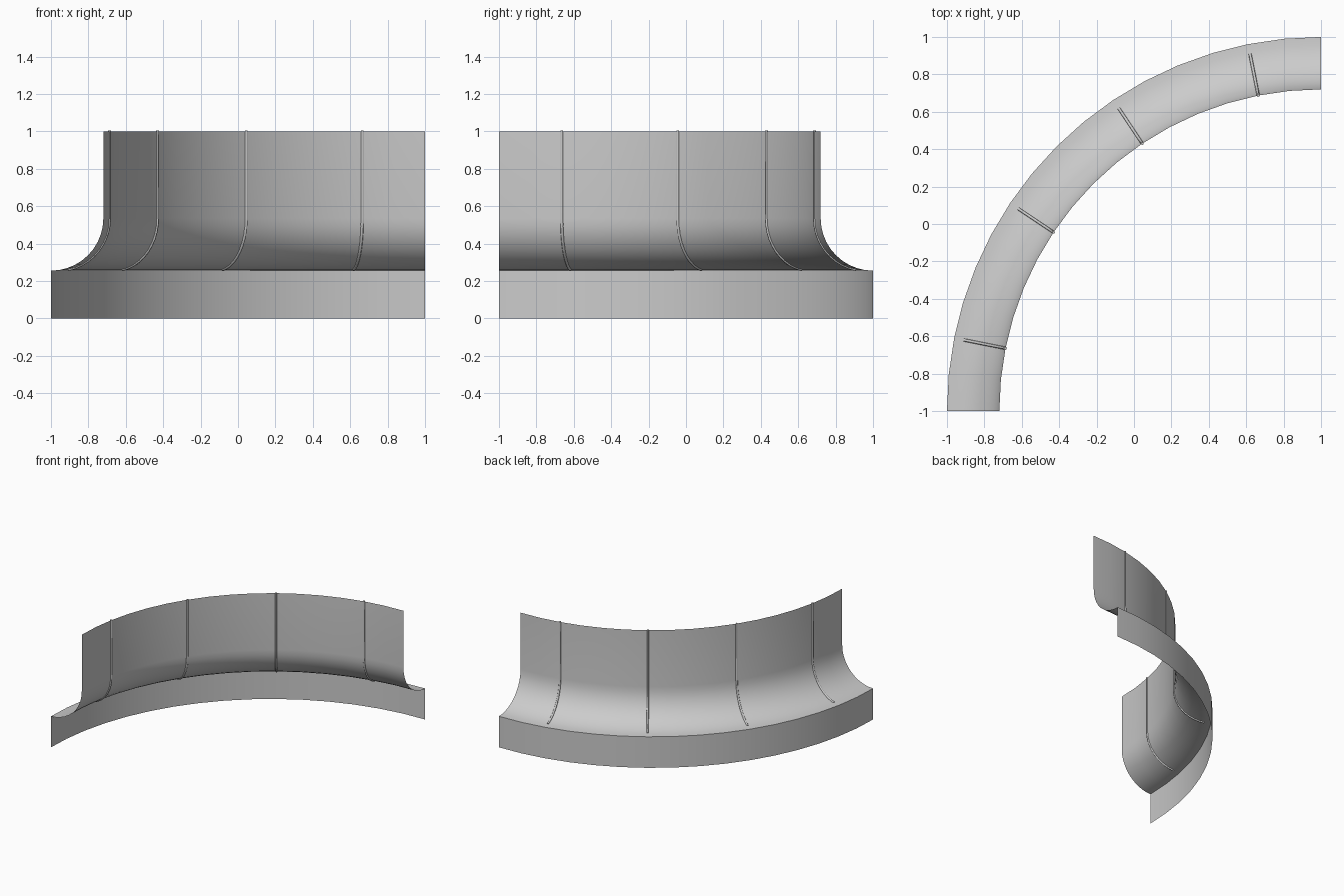
import bpy, bmesh
from math import sin, cos, pi, radians

if "Cube" in bpy.data.objects:
    bpy.data.objects.remove(bpy.data.objects["Cube"])

CX, CY = 1.0, -1.0          # centre of the quarter sweep
R_OUT, R_IN = 2.0, 1.72
LEDGE, TOP = 0.255, 1.0
COVE = R_OUT - R_IN
SEGS = 16


def at(r, z, ang):
    return (CX + r * cos(ang), CY + r * sin(ang), z)


def cove(deg):
    """Point on the cove: 0 = outer ledge, 90 = foot of the upright wall."""
    a = radians(deg)
    return (R_OUT - COVE * sin(a), LEDGE + COVE * (1 - cos(a)))


def sweep(name, profile):
    """Open sheet made by sweeping an (r, z) profile through 90 degrees."""
    bm = bmesh.new()
    rows = [[bm.verts.new(at(r, z, pi / 2 + pi / 2 * i / SEGS)) for r, z in profile]
            for i in range(SEGS + 1)]
    for a, b in zip(rows, rows[1:]):
        for j in range(len(profile) - 1):
            bm.faces.new((a[j], a[j + 1], b[j + 1], b[j]))
    bmesh.ops.recalc_face_normals(bm, faces=bm.faces)
    # make the normals face away from the sweep centre
    bm.faces.ensure_lookup_table()
    f = bm.faces[0]
    c = f.calc_center_median()
    if f.normal.x * (c.x - CX) + f.normal.y * (c.y - CY) < 0:
        bmesh.ops.reverse_faces(bm, faces=bm.faces)
    me = bpy.data.meshes.new(name)
    bm.to_mesh(me)
    bm.free()
    ob = bpy.data.objects.new(name, me)
    bpy.context.collection.objects.link(ob)
    bpy.context.view_layer.objects.active = ob
    ob.select_set(True)
    bpy.ops.object.shade_smooth_by_angle(angle=radians(35))
    ob.select_set(False)
    return ob


# outer kerb, cove and upright wall in one sheet
sweep("curved_wall", [(R_OUT, 0)] + [cove(d) for d in range(0, 91, 9)] + [(R_IN, TOP)])

# thin seam ribs running down the wall and out along the cove
for k in range(4):
    ang = radians(101.25 + 22.5 * k)
    path = [cove(d) for d in range(11, 91, 8)] + [cove(90), (R_IN, TOP + 0.004)]
    cu = bpy.data.curves.new("seam_rib", "CURVE")
    cu.dimensions = "3D"
    cu.bevel_depth = 0.008
    cu.bevel_resolution = 1
    cu.use_fill_caps = True
    sp = cu.splines.new("POLY")
    sp.points.add(len(path) - 1)
    for p, (r, z) in zip(sp.points, path):
        p.co = (*at(r, z, ang), 1)
    bpy.context.collection.objects.link(bpy.data.objects.new("seam_rib", cu))
